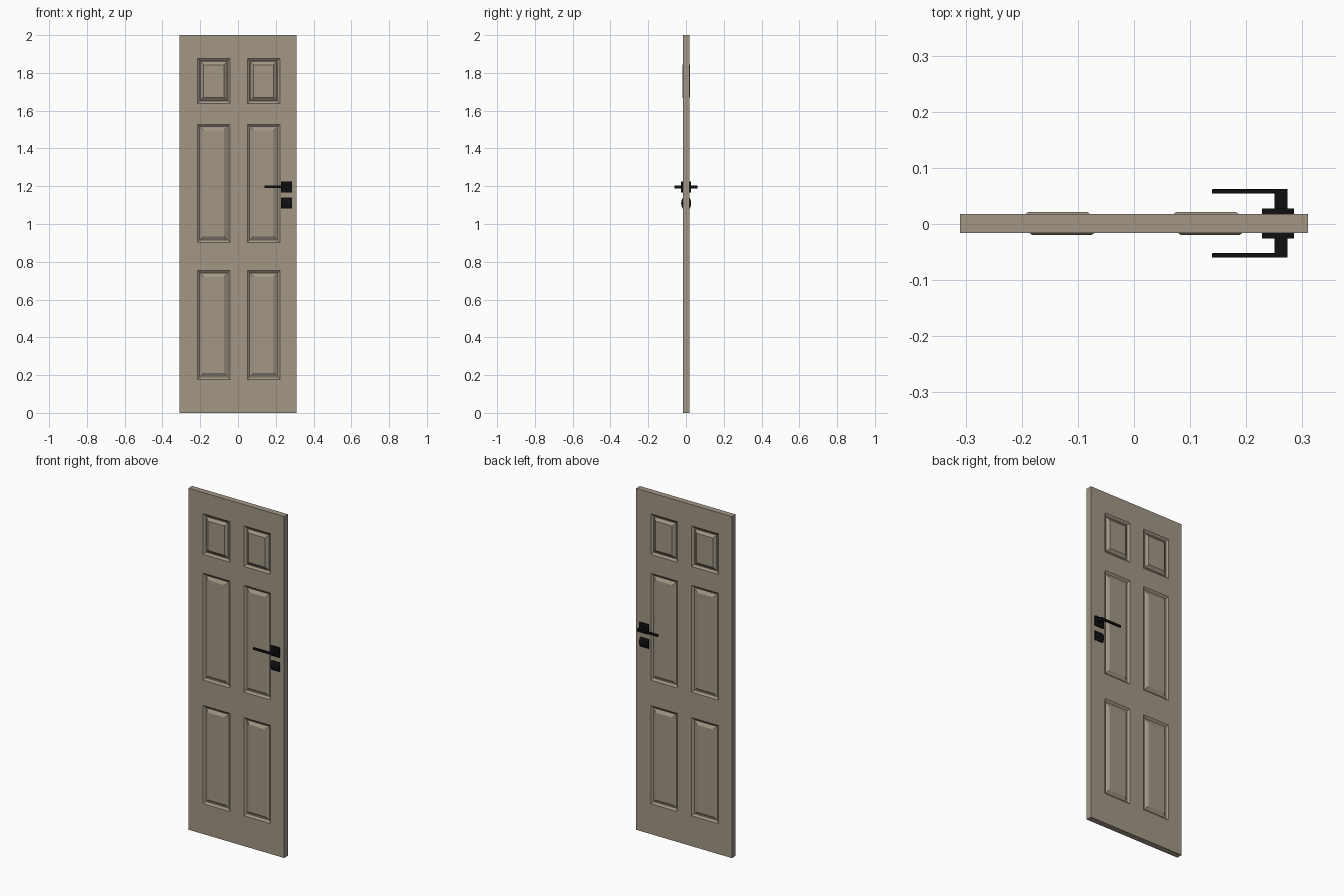
import bpy, bmesh
from mathutils import Matrix

if "Cube" in bpy.data.objects:
    bpy.data.objects.remove(bpy.data.objects["Cube"])


def material(name, rgb):
    m = bpy.data.materials.new(name)
    m.diffuse_color = (*rgb, 1)
    m.use_nodes = True
    m.node_tree.nodes["Principled BSDF"].inputs["Base Color"].default_value = m.diffuse_color
    return m


TAUPE = material("taupe paint", (0.36, 0.31, 0.24))
BLACK = material("matt black", (0.005, 0.005, 0.005))
MID_Y = 0.001      # slab centre
HALF_T = 0.0172    # half slab thickness


def finish(bm, name, mat):
    bmesh.ops.recalc_face_normals(bm, faces=bm.faces)
    me = bpy.data.meshes.new(name)
    bm.to_mesh(me)
    bm.free()
    me.materials.append(mat)
    ob = bpy.data.objects.new(name, me)
    bpy.context.collection.objects.link(ob)
    return ob


def box(name, x, y, z, mat, bevel=0.0):
    bm = bmesh.new()
    bmesh.ops.create_cube(bm, size=1)
    for v in bm.verts:
        v.co = [lo + (c + 0.5) * (hi - lo) for c, (lo, hi) in zip(v.co, (x, y, z))]
    if bevel:
        bmesh.ops.bevel(bm, geom=bm.edges[:], offset=bevel, segments=1, affect='EDGES')
    return finish(bm, name, mat)


# door slab: one panelled face, turned round for the back, bridged at the edges
xs = [-0.31, -0.215, -0.042, 0.05, 0.222, 0.31]
zs = [0, 0.178, 0.753, 0.902, 1.528, 1.638, 1.876, 2.0]
bm = bmesh.new()
grid = [[bm.verts.new((x, -HALF_T, z)) for x in xs] for z in zs]
panels = []
for j in range(len(zs) - 1):
    for i in range(len(xs) - 1):
        f = bm.faces.new((grid[j][i], grid[j][i + 1], grid[j + 1][i + 1], grid[j + 1][i]))
        if i % 2 and j % 2:
            panels.append((f, 0.003 if j == 5 else 0.0005))
bm.normal_update()
# each panel: sloped moulding down, narrow groove, bevel up to the raised field
for f, rise in panels:
    for width, depth in ((0.012, -0.009), (0.005, 0), (0.016, 0.009 + rise)):
        bmesh.ops.inset_individual(bm, faces=[f], thickness=width, depth=depth,
                                   use_even_offset=True)
copy = bmesh.ops.duplicate(bm, geom=bm.verts[:] + bm.edges[:] + bm.faces[:])
back = [g for g in copy["geom"] if isinstance(g, bmesh.types.BMVert)]
bmesh.ops.rotate(bm, verts=back, cent=(0, 0, 0), matrix=Matrix.Rotation(3.14159265, 3, 'Z'))
bmesh.ops.bridge_loops(bm, edges=[e for e in bm.edges if e.is_boundary])
bmesh.ops.translate(bm, verts=bm.verts[:], vec=(0, MID_Y, 0))
finish(bm, "door_slab", TAUPE)

# door furniture on both sides
for side, s in (("front", -1), ("back", 1)):
    def span(a, b):
        return tuple(sorted((MID_Y + s * a, MID_Y + s * b)))
    box(side + "_rosette", (0.228, 0.285), span(0.015, 0.0265), (1.168, 1.225), BLACK)
    box(side + "_handle_neck", (0.250, 0.274), span(0.02, 0.061), (1.189, 1.205), BLACK)
    box(side + "_lever", (0.139, 0.274), span(0.053, 0.061), (1.190, 1.204), BLACK, 0.001)
    # lock cover with a gently arched face
    bm = bmesh.new()
    pts = [(0.014, 1.081)]
    for k in range(9):
        t = k / 4 - 1
        pts.append((0.018 + 0.0085 * (1 - t * t), 1.11 + 0.029 * t))
    pts.append((0.014, 1.139))
    f = bm.faces.new([bm.verts.new((0.228, MID_Y + s * d, z)) for d, z in pts])
    ext = bmesh.ops.extrude_face_region(bm, geom=[f], use_keep_orig=True)
    bmesh.ops.translate(bm, vec=(0.057, 0, 0),
                        verts=[g for g in ext["geom"] if isinstance(g, bmesh.types.BMVert)])
    finish(bm, side + "_lock_cover", BLACK)
